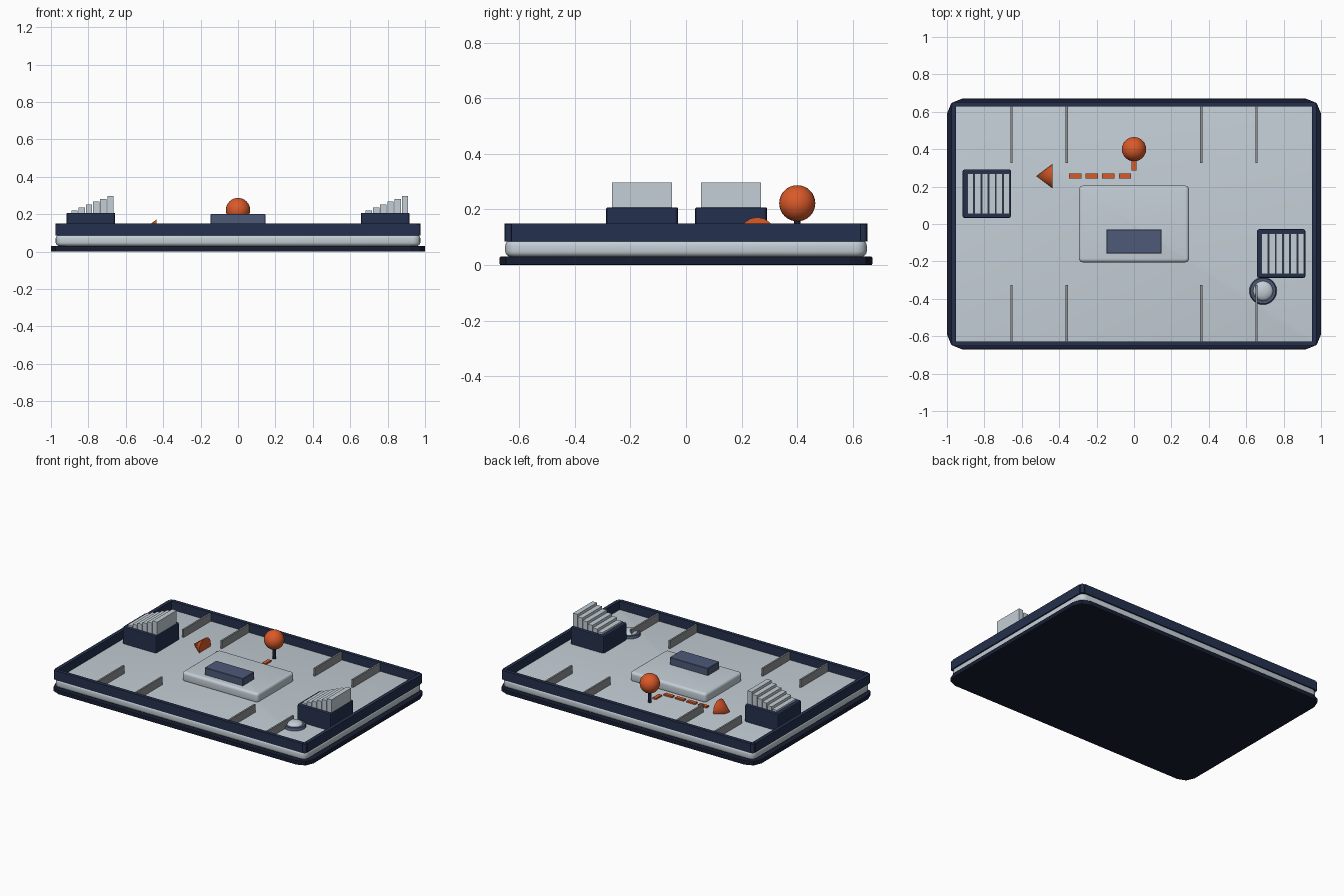
import bpy, bmesh, math

cube = bpy.data.objects.get("Cube")
if cube:
    bpy.data.objects.remove(cube)


def material(name, rgb):
    m = bpy.data.materials.new(name)
    m.use_nodes = True
    m.diffuse_color = (*rgb, 1)
    m.node_tree.nodes["Principled BSDF"].inputs["Base Color"].default_value = (*rgb, 1)
    return m


NAVY = material("navy", (0.017, 0.03, 0.075))
DARK = material("dark_navy", (0.009, 0.013, 0.032))
SLATE = material("slate_blue", (0.075, 0.1, 0.19))
PALE = material("pale_grey", (0.55, 0.62, 0.67))
GREY = material("mid_grey", (0.27, 0.28, 0.3))
ORANGE = material("orange", (0.7, 0.1, 0.022))


def finish(name, bm, mat, smooth=None):
    mesh = bpy.data.meshes.new(name)
    bm.to_mesh(mesh)
    bm.free()
    mesh.materials.append(mat)
    ob = bpy.data.objects.new(name, mesh)
    bpy.context.collection.objects.link(ob)
    if smooth:
        bpy.ops.object.select_all(action="DESELECT")
        ob.select_set(True)
        bpy.context.view_layer.objects.active = ob
        bpy.ops.object.shade_smooth_by_angle(angle=math.radians(smooth))
    return ob


def box(name, x, y, z, mat, corner=0, edge=0, segments=3, smooth=None):
    """Box from (low, high) ranges, with optional rounded corners and edges."""
    bm = bmesh.new()
    bmesh.ops.create_cube(bm, size=1)
    for v in bm.verts:
        for i, (low, high) in enumerate((x, y, z)):
            v.co[i] = low if v.co[i] < 0 else high
    if corner:
        upright = [e for e in bm.edges if abs(e.verts[0].co.z - e.verts[1].co.z) > 1e-4]
        bmesh.ops.bevel(bm, geom=upright, offset=corner, segments=segments,
                        profile=0.5, affect="EDGES")
    if edge:
        flat = [e for e in bm.edges
                if abs(e.verts[0].co.z - e.verts[1].co.z) < 1e-4]
        if not corner:
            flat = list(bm.edges)
        bmesh.ops.bevel(bm, geom=flat, offset=edge, segments=segments,
                        profile=0.5, affect="EDGES")
    return finish(name, bm, mat, smooth)


def cylinder(name, x, y, z, radius, mat, top=None, sides=24):
    bm = bmesh.new()
    bmesh.ops.create_cone(bm, cap_ends=True, segments=sides, radius1=radius,
                          radius2=radius if top is None else top, depth=z[1] - z[0])
    bmesh.ops.translate(bm, verts=bm.verts, vec=(x, y, sum(z) / 2))
    return finish(name, bm, mat, 40)


def ball(name, centre, radius, mat, squash=1):
    bm = bmesh.new()
    bmesh.ops.create_uvsphere(bm, u_segments=24, v_segments=16, radius=radius)
    for v in bm.verts:
        v.co.z *= squash
    bmesh.ops.translate(bm, verts=bm.verts, vec=centre)
    return finish(name, bm, mat, 40)


# Base plate and raised floor slab
FLOOR = 0.09
box("base_plate", (-1, 1), (-0.67, 0.67), (0, 0.03), DARK, corner=0.08, edge=0.004, segments=2)
box("floor_slab", (-0.975, 0.975), (-0.65, 0.65), (0.03, FLOOR), PALE,
    corner=0.04, edge=0.02, segments=4, smooth=60)

# Rim walls with corner posts
for s, side in ((-1, "right"), (1, "left")):
    x = sorted((s * 0.952, s * 0.977))
    box(f"{side}_wall", x, (-0.627, 0.627), (0.085, 0.15), NAVY)
for s, side in ((-1, "front"), (1, "back")):
    y = sorted((s * 0.627, s * 0.652))
    box(f"{side}_wall", (-0.954, 0.954), y, (0.085, 0.15), NAVY)
    for t in (-1, 1):
        cylinder(f"{side}_corner_post", t * 0.962, s * 0.637, (0.085, 0.148), 0.013, NAVY, sides=12)

# Low dividers along front and back
for s, side in ((-1, "front"), (1, "back")):
    for x in (-0.655, -0.36, 0.36, 0.655):
        y = sorted((s * 0.327, s * 0.628))
        box(f"{side}_divider", (x - 0.006, x + 0.006), y, (FLOOR - 0.01, 0.145), GREY)

# Central platform and block
box("centre_platform", (-0.295, 0.295), (-0.205, 0.205), (0.08, 0.15), PALE,
    corner=0.022, edge=0.018, segments=4, smooth=60)
box("centre_block", (-0.148, 0.148), (-0.158, -0.03), (0.14, 0.2), SLATE, edge=0.003, segments=1)

# Trays holding a stepped stack of upright panels
for cx, cy, side in ((-0.787, 0.162, "right"), (0.787, -0.158, "left")):
    box(f"{side}_tray", (cx - 0.13, cx + 0.13), (cy - 0.13, cy + 0.13),
        (0.08, 0.207), NAVY, corner=0.012, edge=0.006, segments=2)
    for i in range(6):
        x = cx - 0.104 + i * 0.0385
        box(f"{side}_tray_panel", (x, x + 0.034), (cy - 0.108, cy + 0.108),
            (0.19, 0.22 + i * 0.0155), PALE)

# Round knob
cylinder("knob_ring", 0.69, -0.358, (0.085, 0.107), 0.075, SLATE, top=0.068)
ball("knob_dome", (0.69, -0.358, 0.107), 0.053, PALE, squash=0.45)

# Marker pin, dashed trail and arrowhead
cylinder("marker_stem", 0, 0.4, (0.085, 0.17), 0.012, DARK, sides=12)
ball("marker_ball", (0, 0.4, 0.222), 0.065, ORANGE)
box("trail_dash_start", (-0.013, 0.013), (0.285, 0.35), (0.085, 0.1), ORANGE)
for x in (-0.048, -0.137, -0.226, -0.315):
    box("trail_dash", (x - 0.033, x + 0.033), (0.243, 0.269), (0.085, 0.1), ORANGE)
head = cylinder("arrowhead", 0, 0, (-0.043, 0.043), 0.065, ORANGE, top=0, sides=16)
head.rotation_euler = (0, -math.pi / 2, 0)
head.location = (-0.478, 0.256, 0.107)
